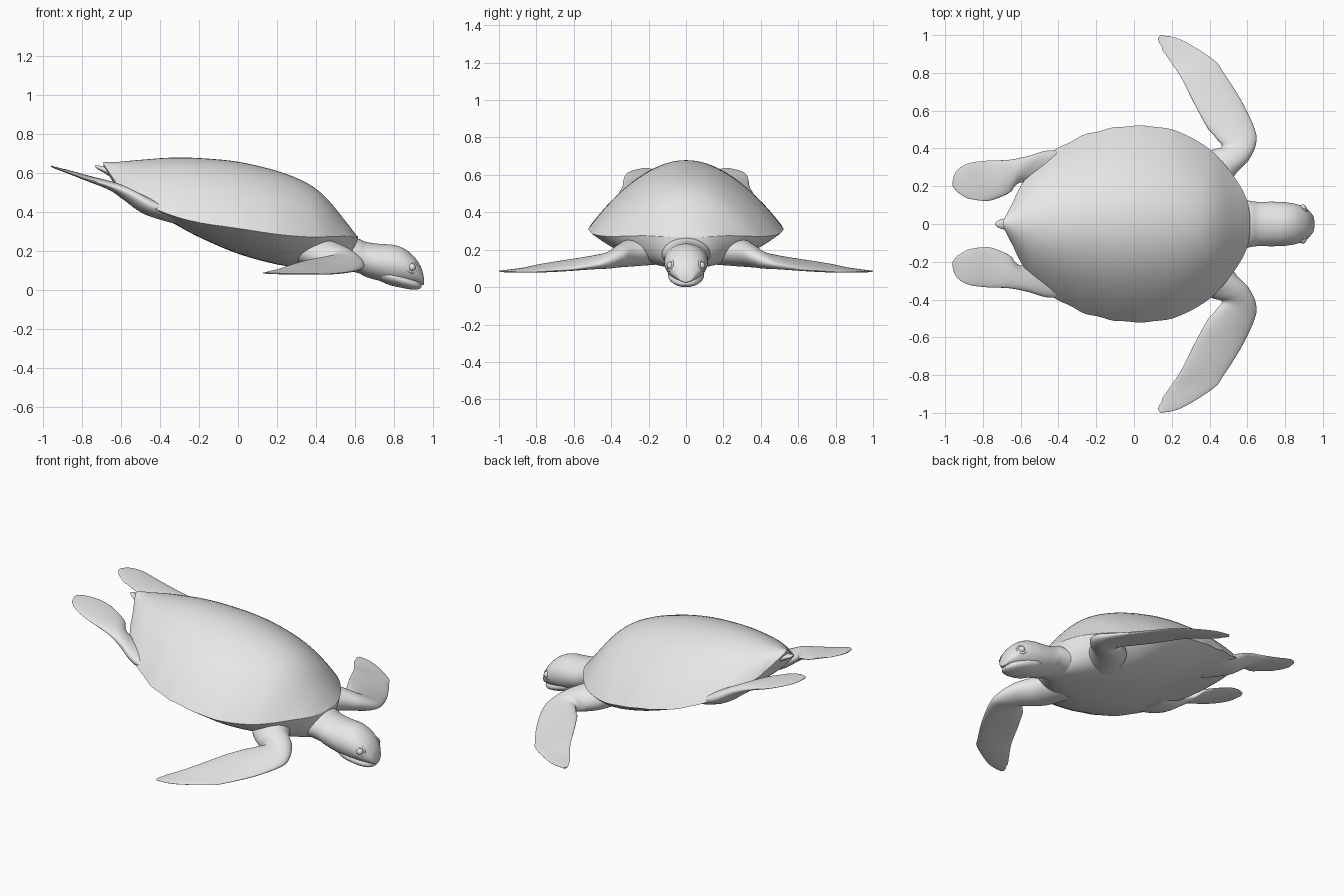
import bpy
import bmesh
import math
from mathutils import Vector

if "Cube" in bpy.data.objects:
    bpy.data.objects.remove(bpy.data.objects["Cube"])

grey = bpy.data.materials.new("plain grey")
grey.use_nodes = True
grey.diffuse_color = (0.8, 0.8, 0.8, 1)
grey.node_tree.nodes["Principled BSDF"].inputs["Base Color"].default_value = (0.8, 0.8, 0.8, 1)


def smooth_rows(rows, steps):
    """Fill in rows between the given ones along a Catmull-Rom curve."""
    result = []
    last = len(rows) - 1
    for i in range(last):
        quad = [rows[max(i - 1, 0)], rows[i], rows[i + 1], rows[min(i + 2, last)]]
        for k in range(steps):
            t = k / steps
            result.append([
                b + 0.5 * t * (c - a + t * (2 * a - 5 * b + 4 * c - d + t * (3 * (b - c) + d - a)))
                for a, b, c, d in zip(*quad)])
    result.append(rows[-1])
    return result


def finish(obj, mirror=False, angle=40):
    """Material, smooth shading and the optional twin on the other side."""
    obj.data.materials.clear()
    obj.data.materials.append(grey)
    if mirror:
        mod = obj.modifiers.new("other side", "MIRROR")
        mod.use_axis = (False, True, False)
        mod.use_mirror_merge = False
    bpy.ops.object.select_all(action="DESELECT")
    obj.select_set(True)
    bpy.context.view_layer.objects.active = obj
    bpy.ops.object.shade_smooth_by_angle(angle=math.radians(angle))
    return obj


def loft(name, rows, section, steps=6, sides=48, mirror=False, angle=40):
    """Skin closed rings, one per row; section(row, angle) gives a point."""
    bm = bmesh.new()
    rings = []
    for row in smooth_rows(rows, steps):
        rings.append([bm.verts.new(section(row, math.tau * k / sides)) for k in range(sides)])
    for ring, after in zip(rings, rings[1:]):
        for k in range(sides):
            n = (k + 1) % sides
            bm.faces.new((ring[k], ring[n], after[n], after[k]))
    bm.faces.new(rings[0])
    bm.faces.new(rings[-1])
    bmesh.ops.recalc_face_normals(bm, faces=bm.faces)
    mesh = bpy.data.meshes.new(name)
    bm.to_mesh(mesh)
    bm.free()
    obj = bpy.data.objects.new(name, mesh)
    bpy.context.collection.objects.link(obj)
    return finish(obj, mirror, angle)


def shell_section(row, a):
    """Parabolic dome over a rounded belly, with a gently scalloped rim."""
    x, width, top, rim, bottom = row
    c = math.cos(a)
    scallop = 1 + 0.012 * math.sin(x * 42) * min(1, max(0, 0.4 - x)) * abs(c) ** 6
    if math.sin(a) >= 0:
        z = rim + (top - rim) * (1 - c * c)
    else:
        z = rim - (rim - bottom) * (1 - abs(c) ** 2.6)
    return Vector((x, width * scallop * c, z))


def oval_section(row, a):
    """Upright oval from half width, top and bottom heights."""
    x, width, top, bottom = row
    return Vector((x, width * math.cos(a), (top + bottom) / 2 + (top - bottom) / 2 * math.sin(a)))


def fin_section(row, a):
    """Flat lens between a leading and a trailing edge point."""
    lx, ly, tx, ty, z, thick, tilt = row
    c, s = math.cos(a), math.sin(a)
    ripple = 0.008 * math.sin(ly * 38 + lx * 31) * max(0, -c) ** 8 * (thick < 0.03) * (thick > 0.007)
    return Vector(((lx + tx) / 2 + (lx - tx) / 2 * c - ripple,
                   (ly + ty) / 2 + (ly - ty) / 2 * c,
                   z + thick * s - tilt * c))


# Shell and belly: x, half width, top, rim, bottom
loft("shell", [
    (-.69, .02, .655, .645, .635), (-.64, .12, .655, .57, .55),
    (-.6, .2, .658, .52, .49), (-.5, .33, .667, .45, .42),
    (-.35, .43, .678, .385, .35), (-.2, .49, .676, .345, .27),
    (0, .52, .657, .315, .185), (.2, .5, .61, .285, .13),
    (.35, .43, .55, .272, .11), (.45, .35, .475, .272, .1),
    (.55, .22, .355, .275, .1), (.6, .12, .29, .27, .12),
    (.615, .03, .272, .268, .14)], shell_section, sides=80, angle=50)

# Neck and head: x, half width, top, bottom
loft("head", [
    (.45, .15, .27, .11), (.6, .125, .265, .09), (.66, .117, .245, .065),
    (.73, .118, .235, .045), (.8, .115, .23, .03), (.86, .105, .207, .028),
    (.91, .084, .163, .028), (.94, .055, .115, .026), (.952, .034, .075, .025),
    (.955, .012, .05, .03)], oval_section)

# Lower jaw, set back under the beak
loft("lower_jaw", [
    (.7, .06, .12, .06), (.77, .095, .115, .027), (.84, .092, .09, .01),
    (.9, .07, .065, 0), (.93, .045, .045, .004), (.942, .015, .03, .012)], oval_section)

# Tail
loft("tail", [
    (-.5, .07, .6, .46), (-.6, .05, .61, .54), (-.68, .032, .63, .595),
    (-.72, .018, .638, .618), (-.735, .004, .637, .631)], oval_section, sides=24)

# Flippers: leading x y, trailing x y, height, half thickness, tilt
loft("front_flipper", [
    (.46, .12, .26, .2, .2, .08, 0), (.535, .26, .33, .33, .185, .075, 0),
    (.605, .335, .41, .39, .165, .06, 0), (.645, .42, .465, .41, .145, .045, .01),
    (.64, .5, .43, .46, .135, .034, .02), (.57, .65, .33, .6, .118, .022, .025),
    (.475, .8, .265, .76, .102, .014, .02), (.42, .87, .2, .86, .092, .01, .01),
    (.25, .975, .14, .95, .086, .006, .003), (.14, 1, .127, .98, .086, .003, 0)],
    fin_section, mirror=True)

loft("rear_flipper", [
    (-.25, .37, -.35, .15, .365, .03, 0), (-.44, .39, -.5, .2, .43, .045, 0),
    (-.56, .36, -.6, .22, .495, .036, 0), (-.66, .34, -.66, .17, .535, .024, 0),
    (-.78, .335, -.75, .125, .57, .015, 0), (-.88, .32, -.86, .13, .605, .009, 0),
    (-.94, .28, -.93, .165, .625, .005, 0), (-.96, .23, -.96, .2, .635, .003, 0)],
    fin_section, mirror=True)

# Eyes with raised lids
eye_place = Vector((.893, .083, .115))
outward = Vector((.45, .87, .2))
bpy.ops.mesh.primitive_uv_sphere_add(segments=24, ring_count=12, radius=.02, location=eye_place)
bpy.context.object.name = "eye"
eye = bpy.context.object
lids = []
bpy.ops.mesh.primitive_torus_add(major_radius=.026, minor_radius=.006,
                                 major_segments=32, minor_segments=10, location=eye_place)
lid = bpy.context.object
lid.name = "eyelid"
lid.rotation_euler = outward.to_track_quat("Z", "Y").to_euler()
for part in (eye, lid):
    bpy.ops.object.select_all(action="DESELECT")
    part.select_set(True)
    bpy.context.view_layer.objects.active = part
    bpy.ops.object.transform_apply(location=True, rotation=True, scale=True)
    finish(part, mirror=True)
